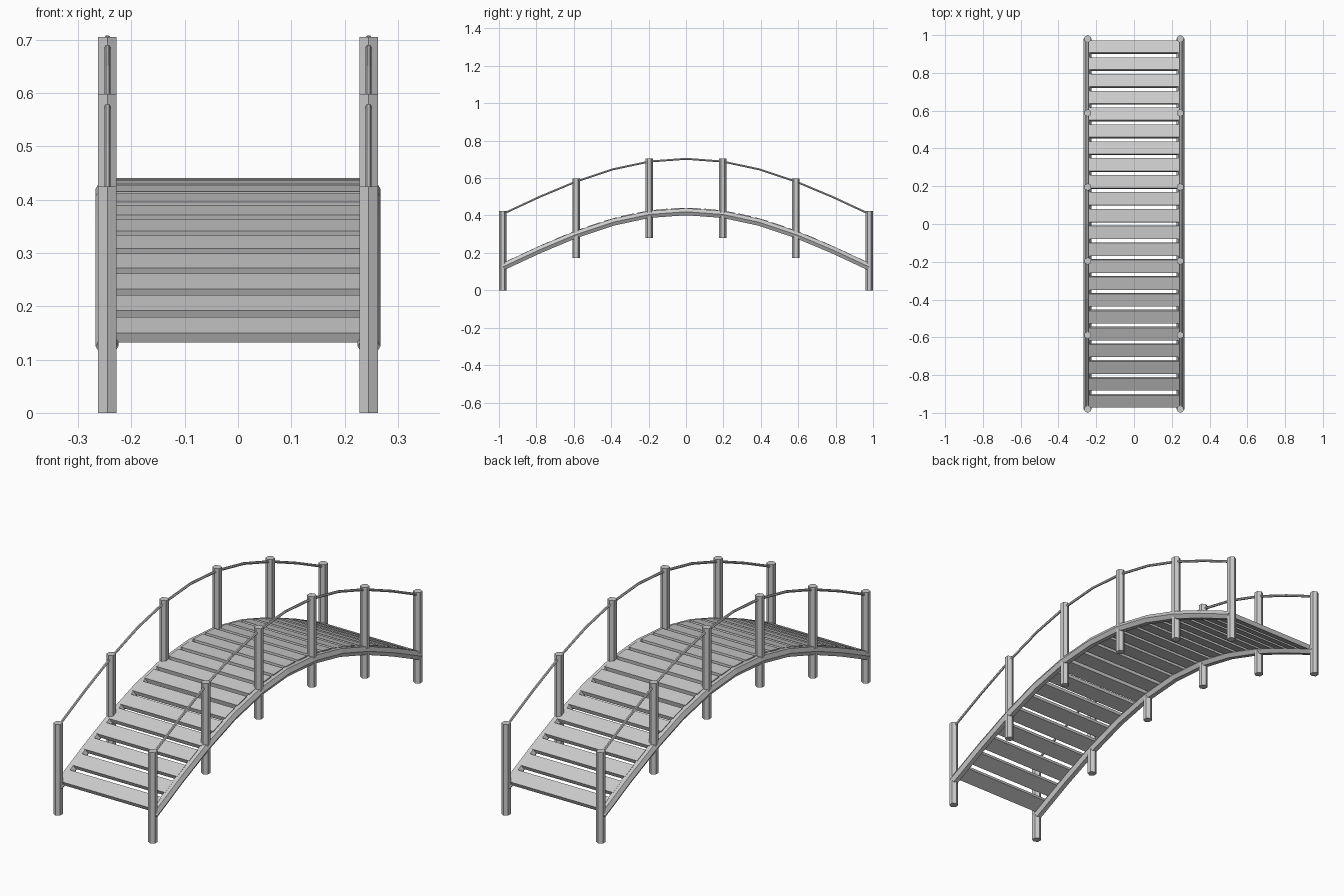
import bpy
import math
from mathutils import Matrix, Vector

cube = bpy.data.objects.get("Cube")
if cube:
    bpy.data.objects.remove(cube, do_unlink=True)

HALF = 0.98       # half length between end posts
RISE = 0.295      # height of the arch
SIDE = 0.245      # post distance from the centre line

grey = bpy.data.materials.new("plain grey")
grey.use_nodes = True
GREY = (0.6, 0.6, 0.6, 1)
grey.diffuse_color = GREY
grey.node_tree.nodes["Principled BSDF"].inputs["Base Color"].default_value = GREY


def arch(y):
    return RISE * math.cos(math.pi * y / (2 * HALF))


def slope(y):
    return math.atan(-RISE * math.pi / (2 * HALF) * math.sin(math.pi * y / (2 * HALF)))


def add_object(name, verts, faces):
    mesh = bpy.data.meshes.new(name)
    mesh.from_pydata(verts, [], faces)
    mesh.materials.append(grey)
    obj = bpy.data.objects.new(name, mesh)
    bpy.context.collection.objects.link(obj)
    return obj


def arched_tube(name, x, base, radius, segments=10, sides=6):
    """Six-sided tube swept along the arch, rings square to the path."""
    verts, faces = [], []
    for i in range(segments + 1):
        y = -HALF + 2 * HALF * i / segments
        tilt = Matrix.Rotation(slope(y), 3, 'X')
        for k in range(sides):
            a = 2 * math.pi * k / sides
            ring = tilt @ Vector((radius * math.cos(a), 0, radius * math.sin(a)))
            verts.append(ring + Vector((x, y, base + arch(y))))
    for i in range(segments):
        for k in range(sides):
            a, b = i * sides + k, i * sides + (k + 1) % sides
            faces.append((a, a + sides, b + sides, b))
    faces.append(tuple(range(sides)))
    faces.append(tuple(reversed(range(segments * sides, (segments + 1) * sides))))
    return add_object(name, verts, faces)


# Posts, beams and handrails on both sides
for label, sign in (("left", 1), ("right", -1)):
    arched_tube(label + "_beam", sign * 0.246, 0.125, 0.0215)
    arched_tube(label + "_handrail", sign * SIDE, 0.408, 0.006)
    for i in range(6):
        y = -HALF + 2 * HALF * i / 5
        bpy.ops.mesh.primitive_cylinder_add(
            vertices=6, radius=0.02, depth=0.425,
            location=(sign * SIDE, y, arch(y) + 0.2125))
        post = bpy.context.object
        post.name = f"{label}_post_{i + 1}"
        post.data.materials.append(grey)

# Deck planks, tilted to follow the arch
PLANKS = 22
for i in range(PLANKS):
    y = -HALF + 2 * HALF * (i + 0.5) / PLANKS
    bpy.ops.mesh.primitive_cube_add(size=1, location=(0, y, 0.135 + arch(y)),
                                    rotation=(slope(y), 0, 0))
    plank = bpy.context.object
    plank.name = f"deck_plank_{i + 1}"
    plank.scale = (0.48, 0.071, 0.02)
    plank.data.materials.append(grey)
